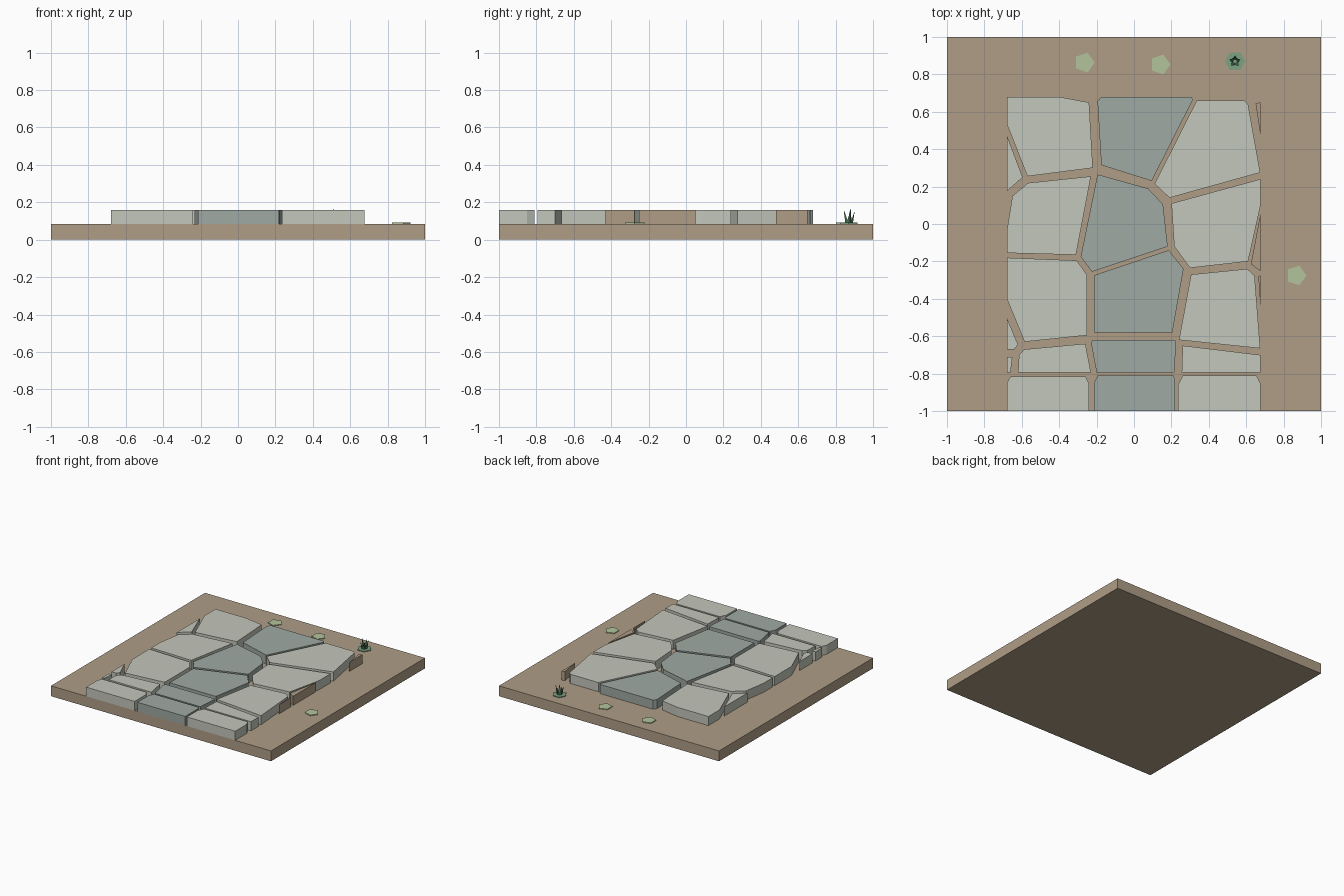
import bpy, bmesh, math
from mathutils import Vector

if "Cube" in bpy.data.objects:
    bpy.data.objects.remove(bpy.data.objects["Cube"])

GROUND, TOP = 0.085, 0.16


def mat(name, rgb):
    m = bpy.data.materials.new(name)
    m.diffuse_color = (*rgb, 1)
    m.use_nodes = True
    m.node_tree.nodes["Principled BSDF"].inputs["Base Color"].default_value = m.diffuse_color
    return m


EARTH = mat("earth", (0.43, 0.34, 0.24))
PALE = mat("pale_stone", (0.55, 0.57, 0.50))
DARK = mat("worn_stone", (0.35, 0.40, 0.37))
MOSS = mat("moss", (0.45, 0.55, 0.33))
PATCH = mat("dark_moss", (0.20, 0.36, 0.22))
GRASS = mat("grass", (0.07, 0.16, 0.09))


def finish(name, bm, material):
    bmesh.ops.recalc_face_normals(bm, faces=bm.faces)
    me = bpy.data.meshes.new(name)
    bm.to_mesh(me)
    bm.free()
    me.materials.append(material)
    ob = bpy.data.objects.new(name, me)
    bpy.context.collection.objects.link(ob)
    return ob


def slab(name, outline, z0, z1, material):
    bm = bmesh.new()
    face = bm.faces.new([bm.verts.new((x, y, z0)) for x, y in outline])
    ext = bmesh.ops.extrude_face_region(bm, geom=[face], use_keep_orig=True)
    top = [v for v in ext["geom"] if isinstance(v, bmesh.types.BMVert)]
    bmesh.ops.translate(bm, verts=top, vec=(0, 0, z1 - z0))
    return finish(name, bm, material)


# Ground tile
slab("ground", [(-1, -1), (1, -1), (1, 1), (-1, 1)], 0, GROUND, EARTH)

# Paving outlines, back to front in each column
left = [
    [(-.68, .68), (-.40, .68), (-.24, .65), (-.22, .30), (-.57, .255), (-.68, .535)],
    [(-.68, .475), (-.595, .25), (-.68, .175)],
    [(-.565, .22), (-.23, .255), (-.31, -.165), (-.68, -.155), (-.68, -.035), (-.65, .15)],
    [(-.68, -.18), (-.305, -.195), (-.25, -.275), (-.25, -.595), (-.585, -.63), (-.68, -.40)],
    [(-.68, -.50), (-.62, -.645), (-.64, -.67), (-.68, -.67)],
    [(-.615, -.70), (-.585, -.67), (-.26, -.64), (-.23, -.795), (-.62, -.795)],
    [(-.68, -.71), (-.65, -.71), (-.66, -.795), (-.68, -.795)],
    [(-.66, -.815), (-.26, -.815), (-.24, -.855), (-.24, -1), (-.68, -1), (-.68, -.85)],
]
middle = [
    [(-.175, .68), (.305, .68), (.315, .665), (.095, .23), (-.175, .315), (-.195, .655)],
    [(-.195, .265), (.075, .19), (.155, .105), (.18, -.12), (-.225, -.255), (-.285, -.175)],
    [(-.215, -.275), (.185, -.14), (.265, -.24), (.205, -.58), (-.215, -.58)],
    [(-.22, -.62), (.22, -.62), (.225, -.64), (.215, -.795), (-.20, -.795), (-.23, -.635)],
    [(-.195, -.81), (.21, -.81), (.22, -.83), (.22, -1), (-.215, -1), (-.215, -.855)],
]
right = [
    [(.335, .66), (.59, .66), (.61, .64), (.675, .275), (.19, .14), (.11, .215)],
    [(.20, .11), (.675, .24), (.675, .09), (.61, -.20), (.30, -.235), (.215, -.12)],
    [(.305, -.27), (.605, -.24), (.645, -.275), (.675, -.665), (.24, -.62)],
    [(.26, -.65), (.675, -.70), (.675, -.795), (.255, -.795)],
    [(.26, -.81), (.655, -.81), (.675, -.85), (.675, -1), (.235, -1), (.235, -.86)],
]
edging = [
    [(.65, .645), (.675, .65), (.675, .48)],
    [(.675, .05), (.625, -.215), (.675, -.25)],
    [(.665, -.28), (.675, -.275), (.675, -.43)],
]
for label, column, material in (("left_stone", left, PALE), ("middle_stone", middle, DARK),
                                ("right_stone", right, PALE), ("earth_sliver", edging, EARTH)):
    for i, outline in enumerate(column):
        slab(f"{label}_{i + 1}", outline, GROUND, TOP, material)


# Five-sided moss pads
def ring(x, y, r, n=5):
    return [(x + r * math.cos(math.tau * k / n), y + r * math.sin(math.tau * k / n))
            for k in range(n)]


for i, (x, y) in enumerate([(-.265, .863), (.14, .853), (.867, -.275)]):
    slab(f"moss_pad_{i + 1}", ring(x, y, .055), GROUND, .091, MOSS)
slab("tuft_base", ring(.54, .87, .055, 6), GROUND, .091, PATCH)

# Grass tuft: leaning three-sided blades
bm = bmesh.new()
for k, h in enumerate((.165, .155, .17, .15, .16)):
    a = math.tau * k / 5 + .3
    out = Vector((math.cos(a), math.sin(a), 0))
    side = Vector((-out.y, out.x, 0))
    root = Vector((.54, .87, .09)) + out * .01
    tip = bm.verts.new(Vector((.54, .87, h)) + out * .032)
    b = [bm.verts.new(root + d) for d in (side * .013, side * -.013, out * .013)]
    bm.faces.new(b)
    for j in range(3):
        bm.faces.new((b[j], b[(j + 1) % 3], tip))
finish("grass_tuft", bm, GRASS)
